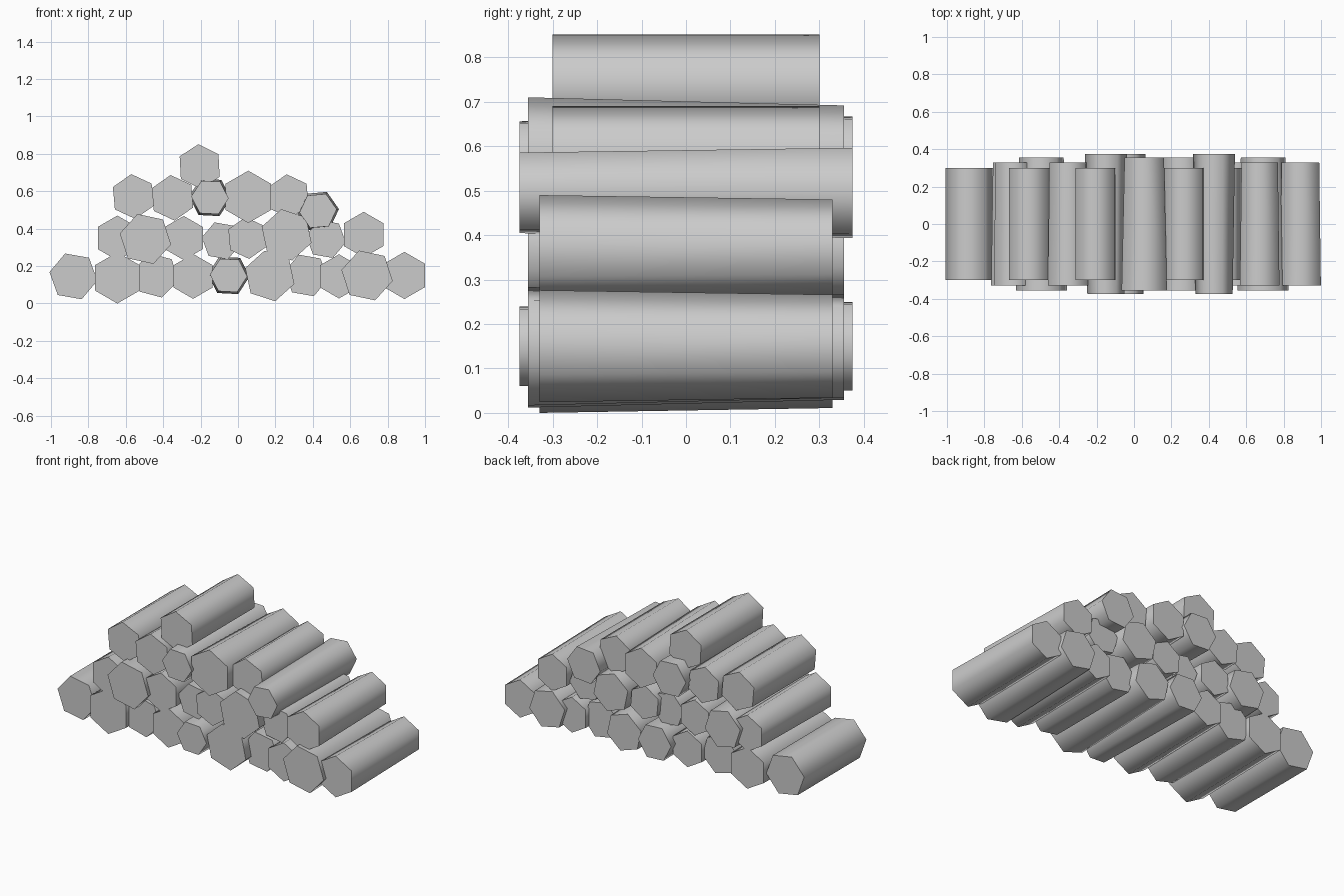
import bpy
import bmesh
from math import cos, sin, radians

# Remove only the default cube
cube = bpy.data.objects.get("Cube")
if cube:
    bpy.data.objects.remove(cube, do_unlink=True)

# Single plain grey for every log
grey = bpy.data.materials.new("plain_grey")
grey.use_nodes = True
GREY = (0.6, 0.6, 0.6, 1)
grey.diffuse_color = GREY
for node in grey.node_tree.nodes:
    if node.type == 'BSDF_PRINCIPLED':
        node.inputs["Base Color"].default_value = GREY

# Log kinds: half length, back radius relative to front radius
KINDS = {
    "short": (0.30, 1.0),
    "medium": (0.33, 0.92),
    "thick": (0.355, 0.87),
    "thin": (0.375, 1.12),
}
SIDES = 6


def add_log(name, kind, x, z, radius, turn):
    """Six-sided tapered log lying along y, turned about its own axis."""
    half_length, taper = KINDS[kind]
    bm = bmesh.new()
    rings = []
    for y, r in ((-half_length, radius), (half_length, radius * taper)):
        ring = []
        for i in range(SIDES):
            angle = radians(turn + i * 360 / SIDES)
            ring.append(bm.verts.new((r * cos(angle), y, r * sin(angle))))
        rings.append(ring)
    front, back = rings
    # End caps and bark faces
    bm.faces.new(front)
    bm.faces.new(list(reversed(back)))
    for i in range(SIDES):
        j = (i + 1) % SIDES
        bm.faces.new((front[i], back[i], back[j], front[j]))
    bmesh.ops.recalc_face_normals(bm, faces=bm.faces[:])
    mesh = bpy.data.meshes.new(name)
    bm.to_mesh(mesh)
    bm.free()
    mesh.materials.append(grey)
    log = bpy.data.objects.new(name, mesh)
    log.location = (x, 0, z)
    bpy.context.collection.objects.link(log)
    return log


# Layers of the pile from left to right: kind, x, z, front radius, turn
PILE = {
    "bottom_log": (
        ("short", -0.88, 0.145, 0.13, 50),
        ("medium", -0.645, 0.137, 0.137, 30),
        ("short", -0.44, 0.15, 0.122, 45),
        ("medium", -0.24, 0.145, 0.12, 30),
        ("thin", -0.05, 0.15, 0.1, 57),
        ("thick", 0.17, 0.147, 0.138, 42),
        ("short", 0.365, 0.15, 0.118, 50),
        ("medium", 0.54, 0.145, 0.118, 30),
        ("thick", 0.69, 0.15, 0.14, 48),
        ("medium", 0.89, 0.15, 0.126, 30),
    ),
    "second_log": (
        ("medium", -0.645, 0.35, 0.12, 30),
        ("thick", -0.495, 0.345, 0.14, 48),
        ("medium", -0.29, 0.35, 0.118, 30),
        ("short", -0.09, 0.335, 0.105, 50),
        ("medium", 0.05, 0.35, 0.112, 35),
        ("thick", 0.26, 0.367, 0.14, 42),
        ("short", 0.47, 0.345, 0.108, 50),
        ("medium", 0.672, 0.368, 0.122, 30),
    ),
    "third_log": (
        ("short", -0.56, 0.572, 0.12, 35),
        ("medium", -0.35, 0.565, 0.122, 35),
        ("thin", -0.15, 0.567, 0.1, 57),
        ("thick", 0.055, 0.57, 0.14, 30),
        ("short", 0.27, 0.573, 0.118, 35),
        ("thin", 0.428, 0.495, 0.1, 5),
    ),
    "top_log": (
        ("short", -0.205, 0.732, 0.12, 33),
    ),
}

logs = []
for layer, row in PILE.items():
    for number, spec in enumerate(row, start=1):
        logs.append(add_log(f"{layer}_{number}", *spec))

# Rounded bark shading with crisp end caps
bpy.ops.object.select_all(action='DESELECT')
for log in logs:
    log.select_set(True)
bpy.context.view_layer.objects.active = logs[0]
bpy.ops.object.shade_smooth_by_angle(angle=radians(75))
